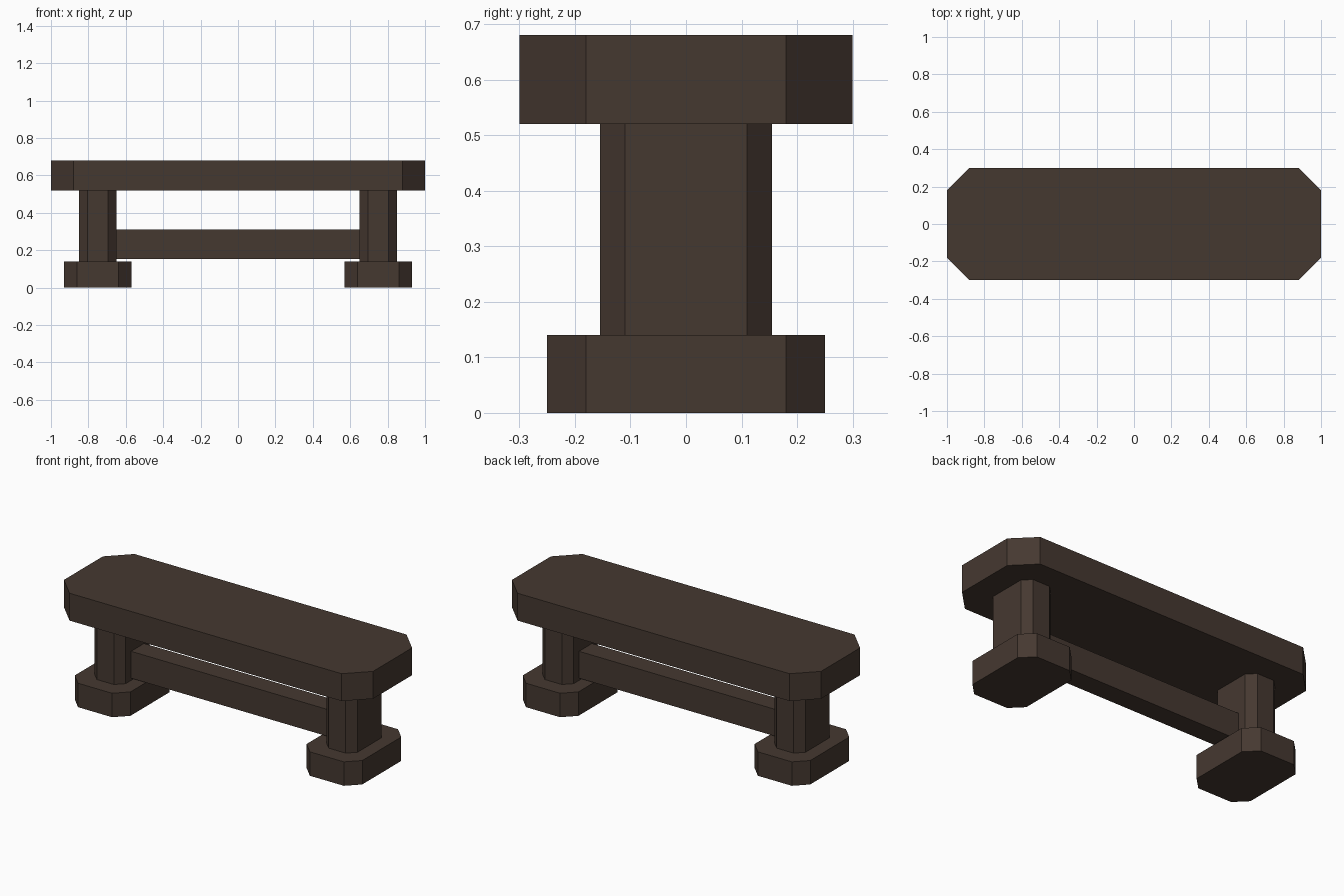
import bpy
import bmesh

if "Cube" in bpy.data.objects:
    bpy.data.objects.remove(bpy.data.objects["Cube"])

wood = bpy.data.materials.new("dark_wood")
wood.diffuse_color = (0.06, 0.04, 0.03, 1.0)
wood.use_nodes = True
wood.node_tree.nodes["Principled BSDF"].inputs["Base Color"].default_value = wood.diffuse_color


def block(name, cx, hx, hy, z0, z1, cut=0.0):
    """Upright block with its four vertical corners cut at 45 degrees."""
    if cut:
        outline = [(hx, -hy + cut), (hx, hy - cut), (hx - cut, hy), (-hx + cut, hy),
                   (-hx, hy - cut), (-hx, -hy + cut), (-hx + cut, -hy), (hx - cut, -hy)]
    else:
        outline = [(hx, -hy), (hx, hy), (-hx, hy), (-hx, -hy)]
    bm = bmesh.new()
    base = bm.faces.new([bm.verts.new((x, y, z0)) for x, y in outline])
    top = bmesh.ops.extrude_face_region(bm, geom=[base])
    verts = [g for g in top["geom"] if isinstance(g, bmesh.types.BMVert)]
    bmesh.ops.translate(bm, verts=verts, vec=(0, 0, z1 - z0))
    bmesh.ops.recalc_face_normals(bm, faces=bm.faces)
    mesh = bpy.data.meshes.new(name)
    bm.to_mesh(mesh)
    bm.free()
    mesh.materials.append(wood)
    obj = bpy.data.objects.new(name, mesh)
    obj.location.x = cx
    bpy.context.collection.objects.link(obj)
    return obj


# Seat slab with clipped corners
block("seat", 0, 1.0, 0.30, 0.52, 0.68, 0.12)

# Post and foot at each end
for side, x in (("left", -0.75), ("right", 0.75)):
    block(side + "_foot", x, 0.18, 0.25, 0.0, 0.14, 0.07)
    block(side + "_post", x, 0.10, 0.155, 0.14, 0.52, 0.045)

# Stretcher beam between the posts
block("stretcher", 0, 0.66, 0.06, 0.153, 0.31)
